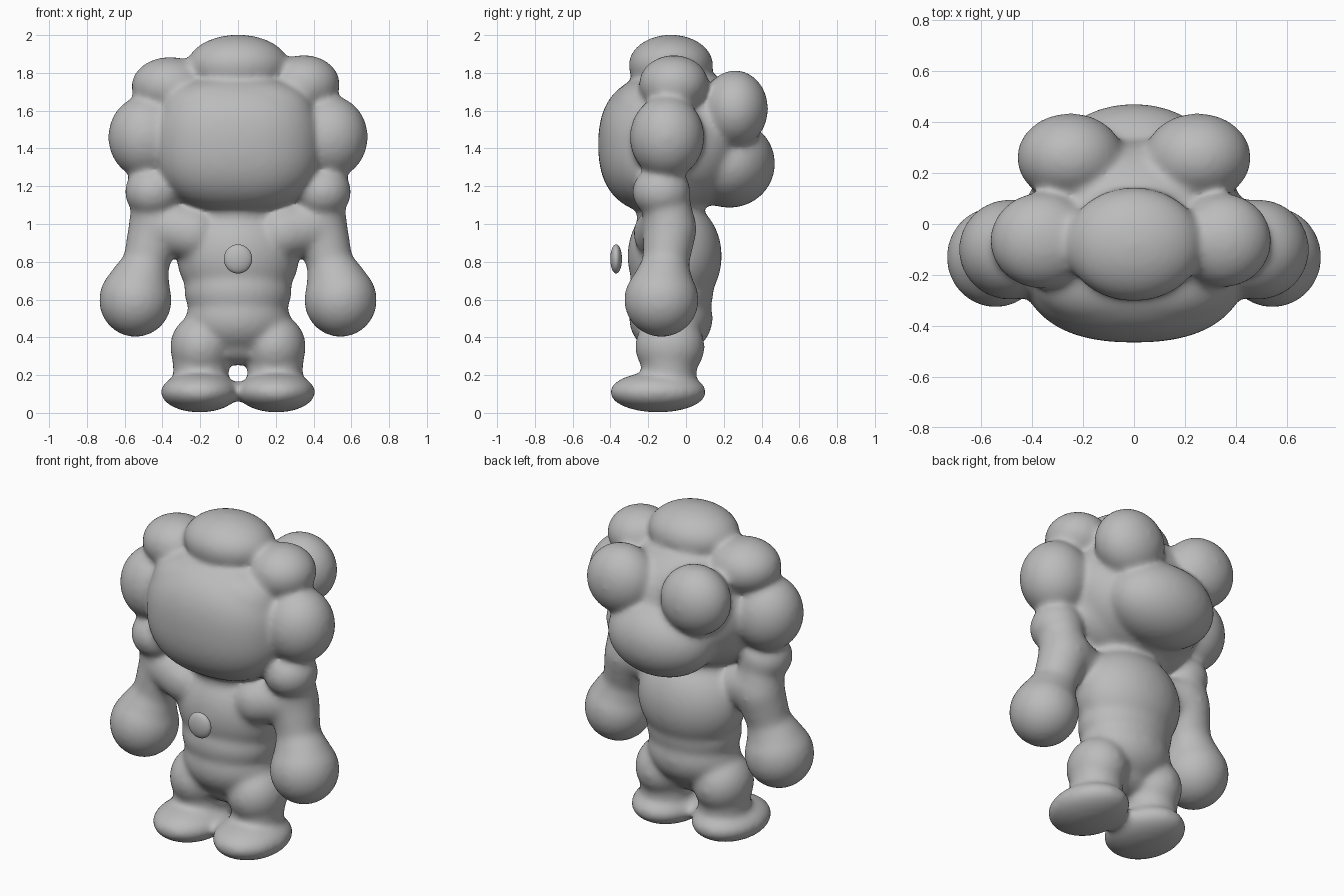
import bpy, bmesh
from mathutils import Vector

if "Cube" in bpy.data.objects:
    bpy.data.objects.remove(bpy.data.objects["Cube"], do_unlink=True)

grey = bpy.data.materials.new("clay grey")
grey.use_nodes = True
colour = (0.5, 0.5, 0.5, 1)
grey.diffuse_color = colour
grey.node_tree.nodes["Principled BSDF"].inputs["Base Color"].default_value = colour


def blob(bm, centre, radii, power=2):
    """Add an ellipsoid; a higher power makes it boxier."""
    verts = bmesh.ops.create_icosphere(bm, subdivisions=4, radius=1)["verts"]
    for v in verts:
        k = sum(abs(c) ** power for c in v.co) ** (-1 / power)
        v.co = Vector(c + r * k * p for c, r, p in zip(centre, radii, v.co))


def pair(bm, centre, radii):
    """Add an ellipsoid on both sides."""
    x, y, z = centre
    blob(bm, (x, y, z), radii)
    blob(bm, (-x, y, z), radii)


def limb(bm, start, end, r0, r1, steps=6):
    """Add a tapered limb on both sides."""
    for i in range(steps + 1):
        t = i / steps
        r = r0 + (r1 - r0) * t
        pair(bm, Vector(start).lerp(Vector(end), t), (r, r, r))


def make(name, bm):
    mesh = bpy.data.meshes.new(name)
    for f in bm.faces:
        f.smooth = True
    bm.to_mesh(mesh)
    bm.free()
    mesh.materials.append(grey)
    ob = bpy.data.objects.new(name, mesh)
    bpy.context.collection.objects.link(ob)
    return ob


bm = bmesh.new()
# Head core, broad face and squarer forehead
blob(bm, (0, 0.03, 1.45), (0.43, 0.31, 0.37))
blob(bm, (0, -0.13, 1.42), (0.45, 0.335, 0.365), 2.4)
blob(bm, (0, -0.13, 1.5), (0.42, 0.285, 0.28), 2.8)
# Ring of puffs around the face
blob(bm, (0, -0.08, 1.84), (0.27, 0.225, 0.163))
blob(bm, (-0.36, -0.065, 1.73), (0.205, 0.19, 0.155))
blob(bm, (0.35, -0.065, 1.74), (0.19, 0.185, 0.155))
pair(bm, (0.485, -0.1, 1.46), (0.203, 0.198, 0.222))
pair(bm, (0.45, -0.13, 1.17), (0.15, 0.155, 0.14))
# Puffs on the back of the head
pair(bm, (0.25, 0.26, 1.61), (0.21, 0.175, 0.205))
blob(bm, (0, 0.23, 1.32), (0.33, 0.242, 0.235))
# Neck, torso, waist and hips
blob(bm, (0, -0.08, 1.05), (0.23, 0.18, 0.14))
blob(bm, (0, -0.06, 0.83), (0.325, 0.25, 0.3))
blob(bm, (0, -0.08, 0.64), (0.285, 0.225, 0.2))
blob(bm, (0, -0.08, 0.5), (0.275, 0.222, 0.2))
# Shoulders, tapered arms and round hands
limb(bm, (0.24, -0.14, 0.95), (0.42, -0.09, 0.99), 0.14, 0.145)
limb(bm, (0.44, -0.1, 1.1), (0.44, -0.085, 0.97), 0.125, 0.142)
limb(bm, (0.44, -0.085, 0.97), (0.49, -0.11, 0.78), 0.142, 0.122)
limb(bm, (0.49, -0.11, 0.78), (0.53, -0.125, 0.66), 0.122, 0.168)
pair(bm, (0.543, -0.13, 0.598), (0.193, 0.198, 0.197))
# Plump legs, narrow ankles and flat feet
pair(bm, (0.195, -0.085, 0.35), (0.165, 0.185, 0.175))
blob(bm, (0, -0.09, 0.38), (0.18, 0.14, 0.13))
limb(bm, (0.2, -0.09, 0.3), (0.195, -0.09, 0.18), 0.15, 0.145)
pair(bm, (0.203, -0.148, 0.11), (0.207, 0.257, 0.108))
blob(bm, (0, -0.14, 0.115), (0.07, 0.1, 0.05))
body = make("body", bm)

# Fuse the parts and soften the joints
fuse = body.modifiers.new("fuse", "REMESH")
fuse.mode = "VOXEL"
fuse.voxel_size = 0.014
fuse.use_smooth_shade = True
soften = body.modifiers.new("soften", "SMOOTH")
soften.factor = 0.5
soften.iterations = 28

# Chest button
bm = bmesh.new()
blob(bm, (0, -0.37, 0.815), (0.075, 0.031, 0.077))
make("chest_button", bm)
